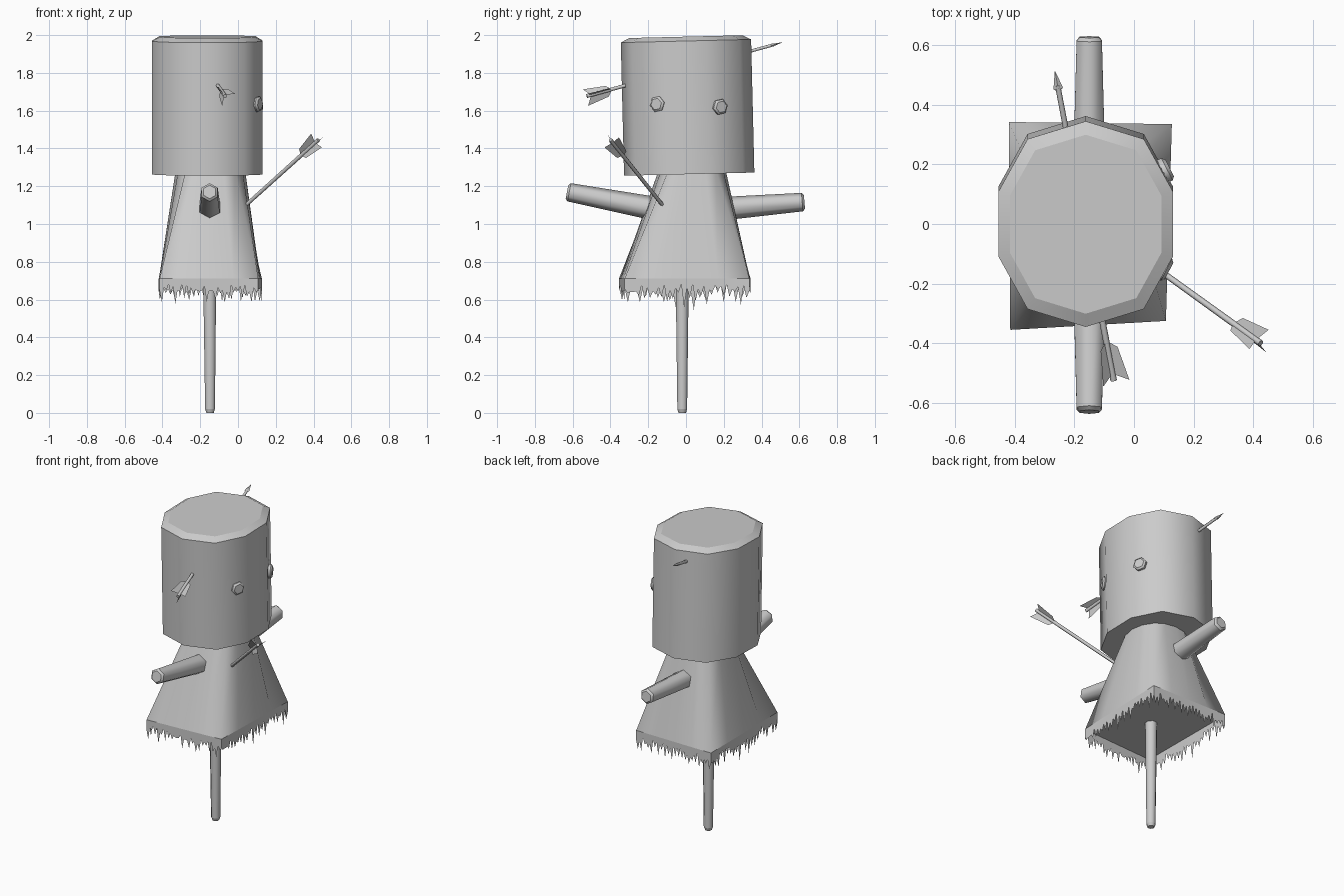
import bpy, bmesh, math, random
from mathutils import Vector, Matrix

if "Cube" in bpy.data.objects:
    bpy.data.objects.remove(bpy.data.objects["Cube"])

random.seed(4)


def make(name, bm, matrix=None):
    if matrix:
        bm.transform(matrix)
    mesh = bpy.data.meshes.new(name)
    bm.to_mesh(mesh)
    bm.free()
    ob = bpy.data.objects.new(name, mesh)
    bpy.context.collection.objects.link(ob)
    return ob


def loft(bm, rings, smooth=True):
    """Skin equal-length rings, cap both ends, keep ring edges sharp."""
    vs = [[bm.verts.new(p) for p in r] for r in rings]
    n = len(vs[0])
    faces = []
    for a, b in zip(vs, vs[1:]):
        for i in range(n):
            j = (i + 1) % n
            f = bm.faces.new((a[i], a[j], b[j], b[i]))
            f.smooth = smooth
            faces.append(f)
    faces.append(bm.faces.new(vs[0][::-1]))
    faces.append(bm.faces.new(vs[-1]))
    for r in vs:
        for i in range(n):
            e = bm.edges.get((r[i], r[(i + 1) % n]))
            if e:
                e.smooth = False
    bmesh.ops.recalc_face_normals(bm, faces=faces)


def ring(n, r, z, turn=0.0, sy=1.0):
    return [(r * math.cos(turn + math.tau * i / n),
             r * sy * math.sin(turn + math.tau * i / n), z) for i in range(n)]


def along(start, end):
    """Matrix placing local z along start -> end."""
    d = Vector(end) - Vector(start)
    return Matrix.Translation(start) @ d.to_track_quat('Z', 'Y').to_matrix().to_4x4(), d.length


def rod(name, start, end, r0, r1, sides, turn, bevel):
    m, length = along(start, end)
    bm = bmesh.new()
    loft(bm, [ring(sides, r0, 0, turn), ring(sides, r1, length - bevel, turn),
              ring(sides, r1 * 0.75, length, turn)])
    return make(name, bm, m)


# Head: ten-sided drum with a chamfered lid, leaning slightly
outline = [(0, .345), (-.195, .285), (-.292, .11), (-.292, -.11), (-.195, -.285),
           (0, -.345), (.195, -.285), (.292, -.11), (.292, .11), (.195, .285)]
bm = bmesh.new()
loft(bm, [[(x * s, y * s, z) for x, y in outline]
          for s, z in ((1, 0), (1, .705), (.87, .728))])
make("head", bm, Matrix.Translation((-.162, .017, 1.264)) @ Matrix.Rotation(math.radians(1.4), 4, 'X'))

# Eyes: hexagonal buttons on the two slanted faces of the +x side
for name, pos, side in (("eye_front", (.098, -.148, 1.635), -1), ("eye_back", (.1, .178, 1.62), 1)):
    out = Vector((math.cos(.47), side * math.sin(.47), 0))
    m, _ = along(Vector(pos) - out * .015, Vector(pos) + out)
    bm = bmesh.new()
    loft(bm, [ring(6, .043, 0, .2), ring(6, .043, .027, .2), ring(6, .032, .037, .2)])
    make(name, bm, m)

# Body: square hem blending to a round neck
corners = [Vector(c) for c in ((.127, .335), (-.42, .342), (-.415, -.355), (.107, -.325))]
PER = 4
hem, neck = [], []
for i in range(4):
    for k in range(PER):
        p = corners[i].lerp(corners[(i + 1) % 4], k / PER)
        hem.append((p.x, p.y, .71))
        a = math.radians(45 + 90 * (i + k / PER))
        neck.append((-.146 + .183 * math.cos(a), .033 + .176 * math.sin(a), 1.29))
bm = bmesh.new()
loft(bm, [hem, neck])
make("body", bm)

# Ragged fringe hanging from the hem
bm = bmesh.new()
STEPS = 44
for i in range(4):
    a, b = corners[i], corners[(i + 1) % 4]
    prev = None
    for k in range(STEPS + 1):
        p = a.lerp(b, k / STEPS)
        z = random.uniform(.585, .65) if k % 2 else random.uniform(.64, .685)
        if k % 2 and random.random() < .15:
            z -= .04
        cur = (bm.verts.new((p.x, p.y, .712)), bm.verts.new((p.x, p.y, z)))
        if prev:
            bm.faces.new((prev[0], prev[1], cur[1], cur[0]))
        prev = cur
make("fringe", bm)

# Post and arms
rod("post", (-.15, -.02, .76), (-.148, -.02, 0), .038, .028, 8, math.pi / 8, .02)
rod("arm_front", (-.15, 0, 1.05), (-.15, -.63, 1.17), .068, .049, 6, math.pi / 6, .012)
rod("arm_back", (-.15, 0, 1.065), (-.15, .627, 1.117), .068, .049, 6, math.pi / 6, .012)


# Arrows: shaft, flat head and three flared fins
def arrow(name, tip, tail):
    m, length = along(tip, tail)
    bm = bmesh.new()
    loft(bm, [ring(6, .009, .05), ring(6, .011, length)])
    loft(bm, [ring(4, .001, 0, 0, .5), ring(4, .016, .06, 0, .5), ring(4, .006, .07)], False)
    for deg in (15, 135, 255):
        c, s = math.cos(math.radians(deg)), math.sin(math.radians(deg))
        bm.faces.new([bm.verts.new((r * c, r * s, length + z)) for r, z in
                      ((.008, -.135), (.035, -.115), (.054, .004), (.008, -.02))])
    make(name, bm, m)


arrow("arrow_through_head", (-.265, .512, 1.962), (-.068, -.525, 1.677))
arrow("arrow_in_body", (-.28, .108, .81), (.425, -.4, 1.445))
